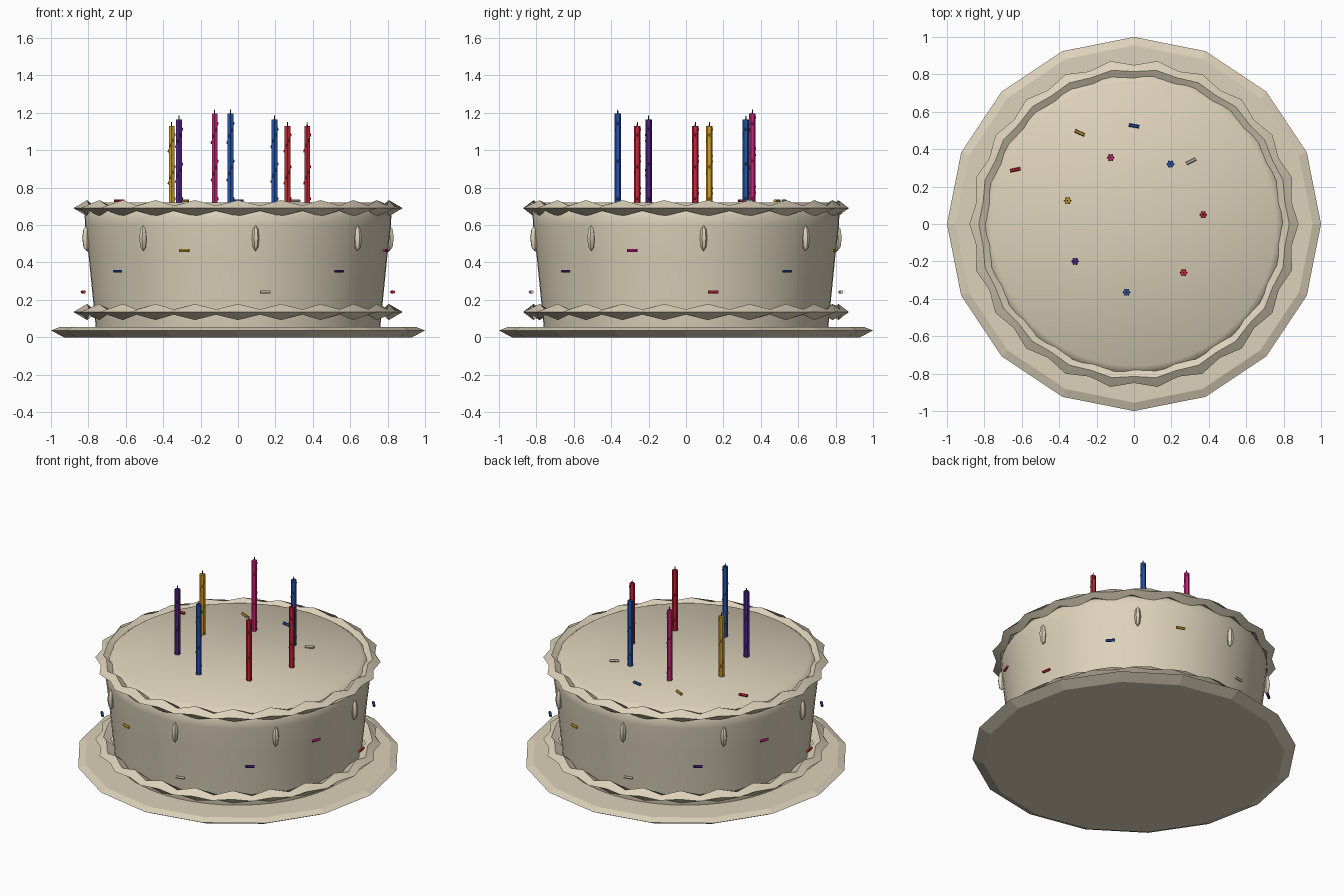
import bpy, bmesh, math
from mathutils import Vector, Matrix

if "Cube" in bpy.data.objects:
    bpy.data.objects.remove(bpy.data.objects["Cube"])

def mat(name, rgb):
    m = bpy.data.materials.new(name)
    m.diffuse_color = (*rgb, 1)
    m.use_nodes = True
    m.node_tree.nodes["Principled BSDF"].inputs["Base Color"].default_value = m.diffuse_color
    return m

CREAM = mat("cream", (0.72, 0.64, 0.49))
RED = mat("red", (0.58, 0.02, 0.04))
BLUE = mat("blue", (0.02, 0.09, 0.42))
YELLOW = mat("yellow", (0.64, 0.36, 0.02))
PURPLE = mat("purple", (0.09, 0.02, 0.26))
PINK = mat("magenta", (0.56, 0.02, 0.20))
DARK = mat("wick_dark", (0.04, 0.03, 0.03))

def finish(bm, name, material, smooth=None):
    bmesh.ops.recalc_face_normals(bm, faces=bm.faces)
    me = bpy.data.meshes.new(name)
    bm.to_mesh(me)
    bm.free()
    ob = bpy.data.objects.new(name, me)
    bpy.context.collection.objects.link(ob)
    me.materials.append(material)
    if smooth:
        bpy.ops.object.select_all(action='DESELECT')
        ob.select_set(True)
        bpy.context.view_layer.objects.active = ob
        bpy.ops.object.shade_smooth_by_angle(angle=math.radians(smooth))
    return ob

def polar(r, a, z):
    return Vector((r * math.cos(a), r * math.sin(a), z))

def lathe(name, profile, n, material, smooth=None):
    """Closed solid of revolution with flat caps."""
    bm = bmesh.new()
    rings = [[bm.verts.new(polar(r, 2 * math.pi * i / n, z)) for i in range(n)]
             for r, z in profile]
    for a, b in zip(rings, rings[1:]):
        for i in range(n):
            j = (i + 1) % n
            bm.faces.new((a[i], a[j], b[j], b[i]))
    bm.faces.new(rings[0])
    bm.faces.new(rings[-1])
    return finish(bm, name, material, smooth)

# plate and cake body
lathe("plate", [(0.93, 0), (1.0, 0.036), (0.955, 0.054)], 16, CREAM)
lathe("cake", [(0.76, 0.05), (0.775, 0.2), (0.797, 0.42), (0.818, 0.6),
               (0.82, 0.65), (0.80, 0.69), (0.76, 0.72)], 64, CREAM, 50)

# piped frosting borders: outer points alternate with tall beads
def border(name, zc, count=22):
    wide = [(0.88, 0), (0.83, 0.014), (0.785, 0), (0.83, -0.014)]
    tall = [(0.85, 0), (0.815, 0.043), (0.762, 0), (0.815, -0.043)]
    bm = bmesh.new()
    rings = []
    for i in range(count * 2):
        sec = tall if i % 2 else wide
        rings.append([bm.verts.new(polar(r, math.pi * i / count, zc + z)) for r, z in sec])
    for i, a in enumerate(rings):
        b = rings[(i + 1) % len(rings)]
        for k in range(4):
            m = (k + 1) % 4
            bm.faces.new((a[k], a[m], b[m], b[k]))
    return finish(bm, name, CREAM, 60)

border("top_border", 0.69)
border("bottom_border", 0.135)

# frosting drops around the side
for i in range(8):
    a = math.radians(6.6 + 45 * i)
    bm = bmesh.new()
    bmesh.ops.create_uvsphere(bm, u_segments=6, v_segments=4, radius=1)
    bm.transform(Matrix.Translation(polar(0.815, a, 0.53)) @ Matrix.Rotation(a, 4, 'Z')
                 @ Matrix.Diagonal((0.026, 0.02, 0.07, 1)))
    finish(bm, "frosting_drop", CREAM, 40)

# sprinkles: short hexagonal rods
def sprinkle(pos, angle, material):
    bm = bmesh.new()
    bmesh.ops.create_cone(bm, cap_ends=True, segments=6, radius1=0.009, radius2=0.009, depth=0.056)
    bm.transform(Matrix.Translation(pos) @ Matrix.Rotation(angle, 4, 'Z')
                 @ Matrix.Rotation(math.pi / 2, 4, 'Y'))
    finish(bm, "sprinkle", material)

side_colors = [RED, BLUE, YELLOW, CREAM, PURPLE, PINK]
for i in range(12):
    a = math.radians(10 + 30 * i)
    sprinkle(polar(0.84, a, 0.243 + 0.11 * (i % 3)), a + math.pi / 2, side_colors[i % 6])
for x, y, deg, m in [(-0.29, 0.487, -25, YELLOW), (0, 0.525, -10, BLUE),
                     (0.305, 0.335, 27, CREAM), (-0.635, 0.29, 12, RED)]:
    sprinkle(Vector((x, y, 0.73)), math.radians(deg), m)

# candles with a raised spiral and a wick
def candle(x, y, top, material):
    base = 0.71
    h = top - base
    bm = bmesh.new()
    bmesh.ops.create_cone(bm, cap_ends=True, segments=6, radius1=0.0175, radius2=0.0175, depth=h,
                          matrix=Matrix.Translation((x, y, base + h / 2)))
    for i in range(14):
        p = polar(0.0165, i * math.pi / 3, base + 0.03 + (h - 0.05) * i / 13)
        bmesh.ops.create_icosphere(bm, subdivisions=1, radius=0.005,
                                   matrix=Matrix.Translation(p + Vector((x, y, 0)))
                                   @ Matrix.Diagonal((1, 1, 2, 1)))
    finish(bm, "candle", material)
    bm = bmesh.new()
    bmesh.ops.create_cone(bm, cap_ends=True, segments=6, radius1=0.004, radius2=0.002, depth=0.024,
                          matrix=Matrix.Translation((x, y, top + 0.01)))
    finish(bm, "wick", DARK)

spots = [(0.37, 0.05, RED), (0.195, 0.32, BLUE), (-0.125, 0.355, PINK), (-0.355, 0.125, YELLOW),
         (-0.315, -0.2, PURPLE), (-0.04, -0.365, BLUE), (0.265, -0.26, RED)]
for i, (x, y, m) in enumerate(spots):
    candle(x, y, 1.13 + 0.033 * (i % 3), m)
